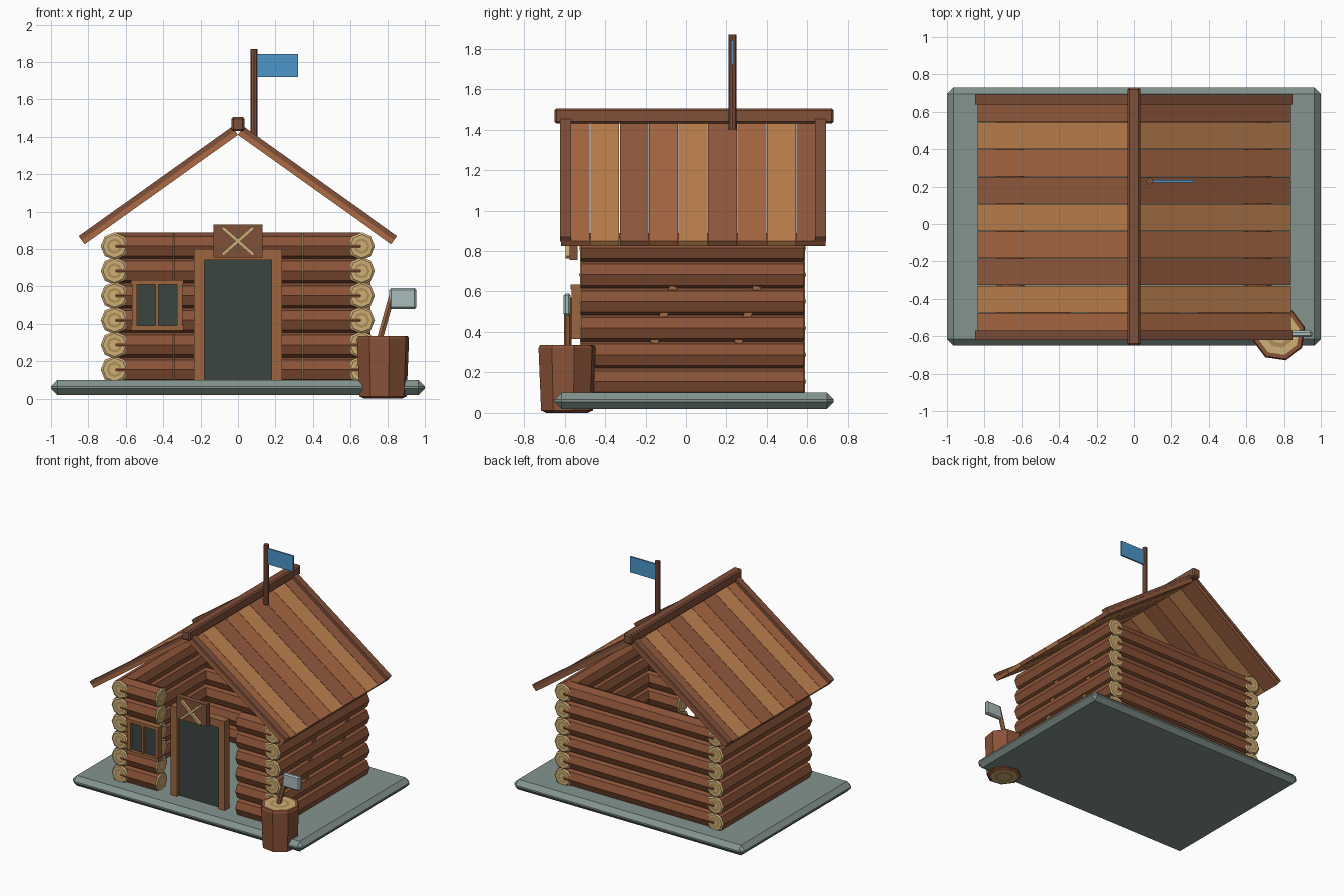
import bpy, bmesh
from math import radians, sin, cos, pi, hypot, atan2
from mathutils import Vector, Matrix

if "Cube" in bpy.data.objects:
    bpy.data.objects.remove(bpy.data.objects["Cube"])


def material(name, hexa):
    m = bpy.data.materials.new(name)
    rgb = [int(hexa[i:i + 2], 16) / 255 for i in (0, 2, 4)]
    m.diffuse_color = [((c + 0.055) / 1.055) ** 2.4 for c in rgb] + [1]
    m.use_nodes = True
    m.node_tree.nodes["Principled BSDF"].inputs["Base Color"].default_value = m.diffuse_color
    return m


BARK = material("bark", "8A5238")
CUT = material("cut_wood", "CDB078")
GRAIN = material("wood_grain", "B08F58")
TRIM = material("trim", "9C6640")
BEAM = material("beam", "80503A")
STONE = material("stone", "84948E")
DARK = material("dark_panel", "3B4540")
STEEL = material("steel", "A9BCBB")
BLUE = material("blue_cloth", "4C96C8")
PLANKS = [material("plank_mid", "AC6A44"), material("plank_light", "C08350"),
          material("plank_dark", "965C40")]


def finish(name, bm, mats):
    bmesh.ops.recalc_face_normals(bm, faces=bm.faces)
    me = bpy.data.meshes.new(name)
    bm.to_mesh(me)
    bm.free()
    for m in mats:
        me.materials.append(m)
    ob = bpy.data.objects.new(name, me)
    bpy.context.collection.objects.link(ob)
    return ob


def box(name, size, loc, mat, rot_y=0, bevel=0):
    bm = bmesh.new()
    bmesh.ops.create_cube(bm, size=1, matrix=Matrix.Diagonal((*size, 1)))
    if bevel:
        bmesh.ops.bevel(bm, geom=bm.edges[:], offset=bevel, segments=1, affect='EDGES')
    ob = finish(name, bm, [mat])
    ob.location = loc
    ob.rotation_euler.y = rot_y
    return ob


def span(name, x, y, z, mat, bevel=0):
    """Box given by its (low, high) limits on each axis."""
    return box(name, [b - a for a, b in (x, y, z)], [(a + b) / 2 for a, b in (x, y, z)], mat, 0, bevel)


def lathe(name, p, q, rings, bands, mats, n=8, turn=0.0):
    """Rings of (distance, radius) along p->q; bands = material index per strip, caps first and last."""
    bm = bmesh.new()
    loops = [[bm.verts.new((r * cos(turn + 2 * pi * k / n), r * sin(turn + 2 * pi * k / n), t))
              for k in range(n)] for t, r in rings]
    bm.faces.new(loops[0]).material_index = bands[0]
    for a, b, m in zip(loops, loops[1:], bands[1:]):
        for k in range(n):
            bm.faces.new((a[k], a[(k + 1) % n], b[(k + 1) % n], b[k])).material_index = m
    bm.faces.new(loops[-1]).material_index = bands[-1]
    ob = finish(name, bm, mats)
    ob.location = p
    ob.rotation_euler = (Vector(q) - Vector(p)).to_track_quat('Z', 'Y').to_euler()
    return ob


def log(name, p, q):
    L = (Vector(q) - Vector(p)).length
    end = [(0, .028), (0, .042), (0, .062), (.008, .074)]
    rings = end + [(L - t, r) for t, r in reversed(end)]
    return lathe(name, p, q, rings, [1, 2, 1, 1, 0, 1, 1, 2, 1], [BARK, CUT, GRAIN])


def rod(name, p, q, r, mat, n=8):
    L = (Vector(q) - Vector(p)).length
    return lathe(name, p, q, [(0, r), (L, r)], [0, 0, 0], [mat], n)


# stone base
span("base_slab", (-1, 1), (-.65, .73), (.02, .10), STONE, .034)

# log walls: full sides and back, short front stubs either side of the doorway
for i in range(6):
    z = .155 + .132 * i
    for s, side in ((-1, "left"), (1, "right")):
        log(f"{side}_wall_log", (s * .66, -.525, z), (s * .66, .588, z))
        log(f"front_{side}_log", (s * .34, -.455, z), (s * .66, -.455, z))
    log("back_wall_log", (-.66, .52, z), (.66, .52, z))

# slanted braces showing between the right wall logs
for y in (-.11, .305):
    b = box("wall_brace", (.045, .04, .30), (.683, y, .485), TRIM)
    b.rotation_euler.x = -radians(19)

# doorway
span("door", (-.185, .185), (-.475, -.45), (.10, .75), DARK)
for s in (-1, 1):
    span("door_post", sorted((s * .18, s * .235)), (-.50, -.44), (.09, .80), TRIM)
span("door_lintel", (-.235, .235), (-.505, -.44), (.74, .80), TRIM)

# crossed-board sign over the door
span("sign_board", (-.13, .13), (-.575, -.535), (.755, .93), BEAM)
for s in (-1, 1):
    box("sign_cross", (.22, .022, .018), (0, -.585, .842), CUT, s * atan2(.14, .16))

# window
span("window_pane", (-.55, -.31), (-.545, -.52), (.38, .62), DARK)
for z in (.365, .61):
    span("window_rail", (-.572, -.292), (-.57, -.52), (z, z + .025), TRIM)
for x, w in ((-.553, .028), (-.432, .016), (-.311, .028)):
    span("window_stile", (x - w / 2, x + w / 2), (-.565, -.52), (.37, .63), TRIM)

# roof planks and barge boards on both slopes
A, L = radians(35.5), 1.007
for s in (-1, 1):
    def on_slope(y, t):
        return (s * (cos(A) * L / 2 + sin(A) * t), y, 1.41 - sin(A) * L / 2 + cos(A) * t)
    w = 1.31 / 9
    for i in range(9):
        box("roof_plank", (L, w - .003, .03), on_slope(-.62 + w * (i + .5), .015), PLANKS[i % 3], s * A)
    for y in (-.595, .665):
        box("barge_board", (L, .053, .026), on_slope(y, .041), BEAM, s * A)
span("ridge_beam", (-.035, .035), (-.65, .73), (1.43, 1.505), BEAM, .01)

# flag
rod("flag_pole", (.085, .23, 1.40), (.085, .23, 1.87), .019, BEAM)
span("flag", (.095, .32), (.223, .236), (1.72, 1.843), BLUE)

# chopping stump with axe
lathe("stump", (.775, -.588, 0), (.775, -.588, .335),
      [(.0, .05), (.0, .075), (0, .105), (.012, .132), (.32, .145), (.335, .138),
       (.335, .115), (.335, .075), (.335, .05)],
      [1, 2, 1, 0, 0, 0, 0, 1, 2, 1], [BARK, CUT, GRAIN], 8, radians(14))
rod("axe_handle", (.755, -.585, .30), (.83, -.585, .57), .018, TRIM, 6)
span("axe_head", (.81, .955), (-.605, -.57), (.48, .59), STEEL, .01)
